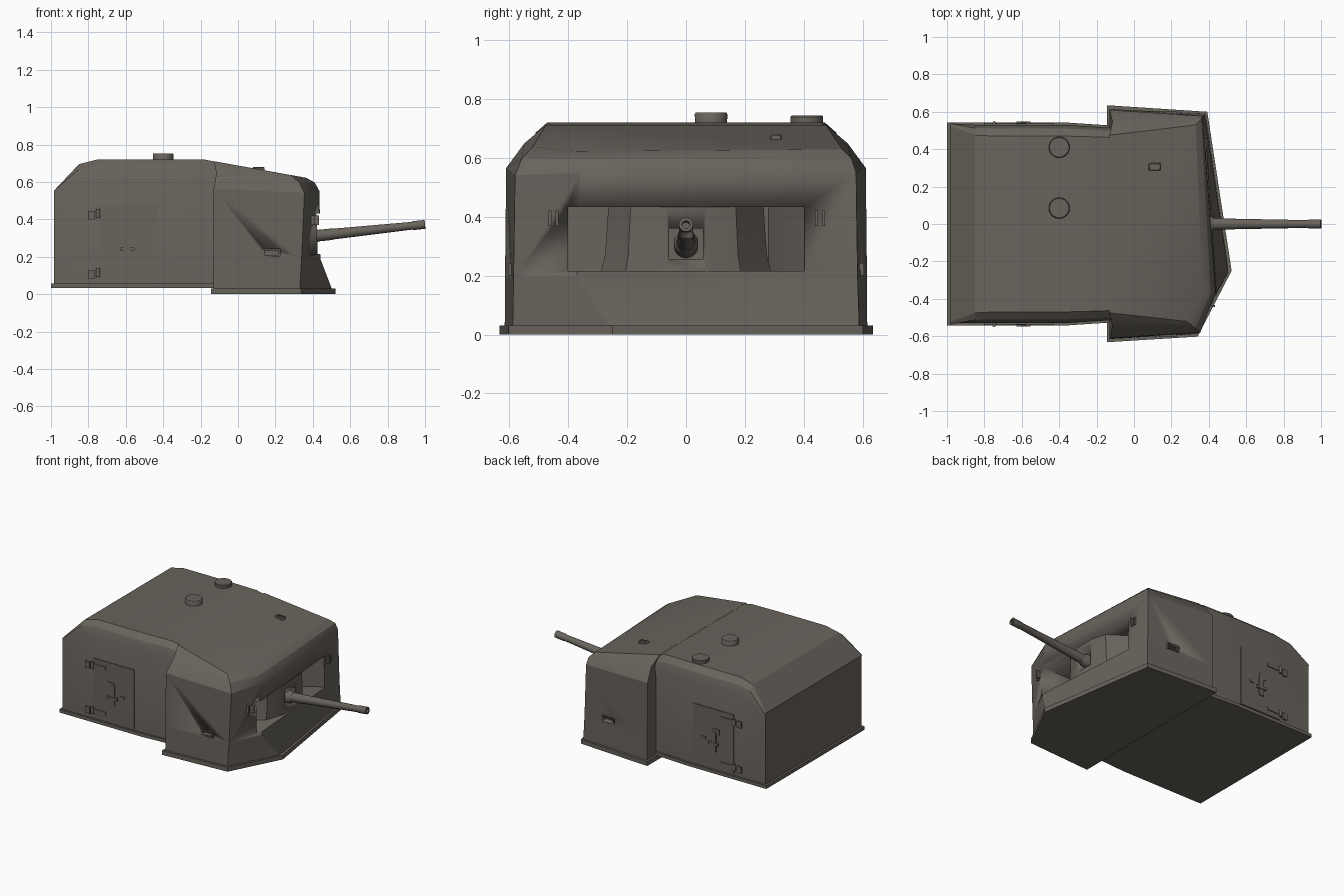
import bpy, bmesh, math
from mathutils import Vector

if "Cube" in bpy.data.objects:
    bpy.data.objects.remove(bpy.data.objects["Cube"], do_unlink=True)

steel = bpy.data.materials.new("grey brown steel")
steel.use_nodes = True
colour = (0.14, 0.125, 0.107, 1)
steel.diffuse_color = colour
bsdf = steel.node_tree.nodes["Principled BSDF"]
bsdf.inputs["Base Color"].default_value = colour
bsdf.inputs["Roughness"].default_value = 0.8


def loft(name, rings, angle=25):
    """Skin a list of equally long point rings and cap both ends."""
    bm = bmesh.new()
    loops = [[bm.verts.new(p) for p in r] for r in rings]
    n = len(loops[0])
    for a, b in zip(loops, loops[1:]):
        for i in range(n):
            j = (i + 1) % n
            bm.faces.new((a[i], a[j], b[j], b[i]))
    bm.faces.new(loops[0][::-1])
    bm.faces.new(loops[-1])
    bmesh.ops.remove_doubles(bm, verts=bm.verts, dist=0.0005)
    bmesh.ops.recalc_face_normals(bm, faces=bm.faces)
    mesh = bpy.data.meshes.new(name)
    bm.to_mesh(mesh)
    bm.free()
    mesh.materials.append(steel)
    ob = bpy.data.objects.new(name, mesh)
    bpy.context.collection.objects.link(ob)
    bpy.ops.object.select_all(action='DESELECT')
    ob.select_set(True)
    bpy.context.view_layer.objects.active = ob
    bpy.ops.object.shade_smooth_by_angle(angle=math.radians(angle))
    return ob


def prism(name, outline, z0, z1):
    return loft(name, [[(x, y, z) for x, y in outline] for z in (z0, z1)])


def box(name, centre, size):
    (x, y, z), (a, b, c) = centre, [s / 2 for s in size]
    return prism(name, [(x - a, y - b), (x + a, y - b), (x + a, y + b), (x - a, y + b)],
                 z - c, z + c)


def tube(name, start, end, profile, sides=20):
    """Turned part: profile holds (fraction along axis, radius)."""
    start, end = Vector(start), Vector(end)
    axis = (end - start).normalized()
    u = axis.orthogonal().normalized()
    v = axis.cross(u)
    turns = [2 * math.pi * i / sides for i in range(sides)]
    return loft(name, [[start.lerp(end, t) + (u * math.cos(q) + v * math.sin(q)) * r
                        for q in turns] for t, r in profile], 40)


def cut(target, cutter):
    cutter.hide_render = True
    cutter.hide_set(True)
    mod = target.modifiers.new(cutter.name, 'BOOLEAN')
    mod.operation = 'DIFFERENCE'
    mod.solver = 'EXACT'
    mod.object = cutter


def roof(x):
    return 0.72 - 0.18 * max(0, x + 0.18)


# Rear hull: cross-sections along x (position, half width, wall top, roof half width, roof z)
sections = [(-0.985, 0.53, 0.55, 0.525, 0.552), (-0.85, 0.53, 0.62, 0.475, 0.695),
            (-0.75, 0.53, 0.63, 0.47, 0.72), (-0.37, 0.53, 0.63, 0.47, 0.72),
            (-0.18, 0.518, 0.63, 0.465, 0.72), (-0.06, 0.51, 0.61, 0.46, 0.695)]
rings = []
for x, w, zw, r, zr in sections:
    half = [(w, 0.045), (w, zw), ((w + r) / 2 + 0.01, (zw + zr) / 2 + 0.01 * (x > -0.9)), (r, zr)]
    rings.append([(x, y, z) for y, z in half] + [(x, -y, z) for y, z in reversed(half)])
rear_hull = loft("rear_hull", rings)

# Front shield: rings from the foot up to the roof, with a flared toe
foot = [(-0.13, -0.615, 0.02), (0.33, -0.588, 0.02), (0.505, -0.255, 0.02),
        (0.382, 0.588, 0.02), (-0.13, 0.615, 0.02)]
toe = [(-0.13, -0.614, 0.19), (0.34, -0.585, 0.19), (0.44, -0.37, 0.19),
       (0.376, 0.582, 0.20), (-0.13, 0.614, 0.19)]
wall = [(-0.13, -0.61, 0.565), (0.355, -0.58, 0.54), (0.436, -0.36, 0.55),
        (0.368, 0.577, 0.55), (-0.13, 0.61, 0.565)]
top = [(x, y, roof(x)) for x, y in
       [(-0.13, -0.475), (0.28, -0.52), (0.365, -0.37), (0.33, 0.53), (-0.13, 0.475)]]
shoulder = []
for p, q in zip(wall, top):
    m = (Vector(p) + Vector(q)) / 2
    shoulder.append((m.x + (0.01 if m.x > 0 else 0.015), m.y * 1.012, m.z + 0.01))
front_shield = loft("front_shield", [foot, toe, wall, shoulder, top])

# Gun opening cut into the shield
opening = prism("gun_opening_cutter", [(0.7, -0.40), (0.7, 0.43), (0.36, 0.40), (0.28, 0.35),
                                       (0.12, 0.28), (0.12, -0.40)], 0.215, 0.432)
cut(front_shield, opening)

# Curved gun mantlet with a square port
mantlet = loft("mantlet", [[(x, y * s, z) for x, y in
                            [(0.1, -0.28), (0.24, -0.28), (0.36, -0.2), (0.405, -0.07),
                             (0.405, 0.07), (0.375, 0.18), (0.24, 0.28), (0.1, 0.28)]]
                           for z, s in ((0.213, 1.03), (0.27, 0.98), (0.434, 0.94))])
cut(mantlet, box("port_cutter", (0.41, 0, 0.307), (0.16, 0.115, 0.105)))

# Gun barrel, with a hollow muzzle
tube("gun_barrel", (0.28, 0, 0.297), (1.0, 0, 0.373),
     [(0, 0.032), (0.3, 0.031), (0.32, 0.029), (0.9, 0.021), (0.91, 0.024),
      (1, 0.024), (1, 0.013), (0.93, 0.013)])
tube("gun_collar", (0.32, 0, 0.301), (0.43, 0, 0.313), [(0, 0.042), (0.8, 0.042), (1, 0.032)])

# Base flanges
prism("front_flange", [(-0.145, -0.632), (0.34, -0.602), (0.522, -0.25),
                       (0.392, 0.6), (-0.145, 0.635)], 0, 0.03)
prism("rear_flange", [(-1, -0.543), (-0.37, -0.543), (-0.1, -0.525),
                      (-0.1, 0.525), (-0.37, 0.543), (-1, 0.543)], 0.033, 0.056)

# Roof vents
for name, y, z in (("centre_vent", 0.085, 0.753), ("left_vent", 0.41, 0.743)):
    tube(name, (-0.4, y, 0.70), (-0.4, y, z), [(0, 0.054), (0.9, 0.056), (1, 0.052)], 28)

# Roof sight slot
sight = box("roof_sight", (0.11, 0.305, roof(0.11)), (0.065, 0.04, 0.024))
sight.modifiers.new("soft_edge", 'BEVEL').width = 0.005
cut(sight, box("sight_cutter", (0.115, 0.305, roof(0.11) + 0.012), (0.04, 0.022, 0.014)))

# Doors, hinges, handles and vision ports on both sides
for side, s in (("right", -1), ("left", 1)):
    y = 0.53 * s
    box(side + "_door", (-0.585, y, 0.273), (0.315, 0.012, 0.41))
    for level, z in (("upper", 0.43), ("lower", 0.115)):
        box(f"{side}_{level}_hinge_strap", (-0.7, y, z), (0.11, 0.024, 0.024))
        box(f"{side}_{level}_hinge_mount", (-0.785, y, z - 0.008), (0.035, 0.02, 0.045))
        tube(f"{side}_{level}_hinge_pin", (-0.748, y + 0.009 * s, z - 0.024),
             (-0.748, y + 0.009 * s, z + 0.024), [(0, 0.011), (1, 0.011)], 10)
    box(side + "_handle_plate", (-0.592, y, 0.255), (0.035, 0.026, 0.14))
    box(side + "_handle_top", (-0.605, y, 0.325), (0.055, 0.022, 0.04))
    box(side + "_handle_bar", (-0.59, y, 0.24), (0.075, 0.034, 0.018))
    box(side + "_latch", (-0.515, y, 0.262), (0.03, 0.024, 0.018))
    # Vision port: a slot in the wall with a thin frame
    port = box(side + "_port_frame", (0.18, 0.595 * s, 0.222), (0.095, 0.016, 0.042))
    slot = box(side + "_port_cutter", (0.18, 0.605 * s, 0.222), (0.075, 0.07, 0.024))
    cut(port, slot)
    cut(front_shield, slot)

# Paired sight slits beside the opening, following the slanted front
for name, y, x in (("right", -0.45, 0.405), ("left", 0.455, 0.378)):
    for k in (-1, 1):
        box(f"{name}_slit_{'inner' if k > 0 else 'outer'}_rib",
            (x + 0.012 * k * (1 if y < 0 else -0.2), y + 0.012 * k, 0.395),
            (0.03, 0.01, 0.052))
